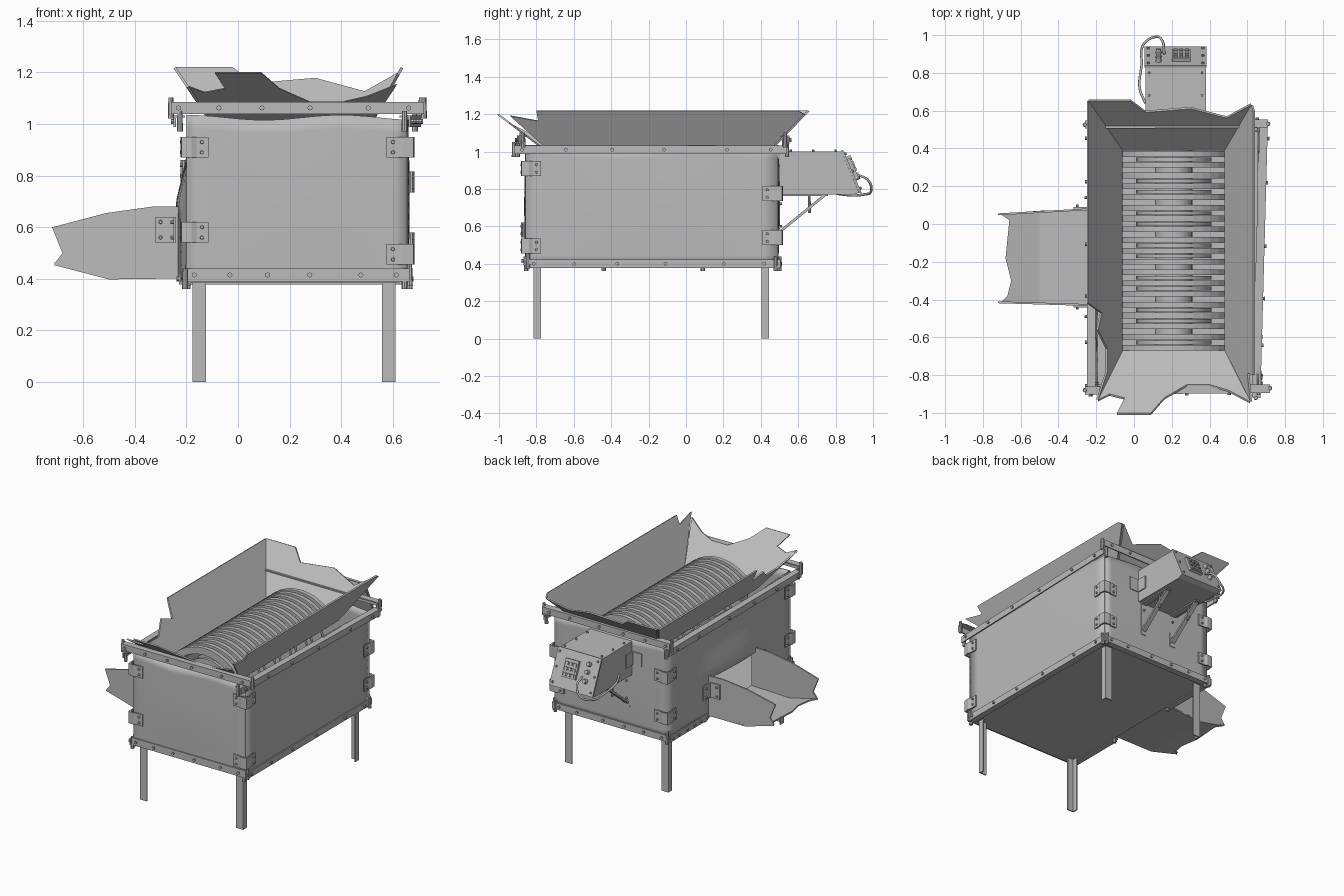
import bpy, bmesh, math
from mathutils import Vector, Matrix

if "Cube" in bpy.data.objects:
    bpy.data.objects.remove(bpy.data.objects["Cube"])

steel = bpy.data.materials.new("grey steel")
steel.use_nodes = True
steel.diffuse_color = (0.5, 0.5, 0.5, 1)
steel.node_tree.nodes["Principled BSDF"].inputs["Base Color"].default_value = (0.5, 0.5, 0.5, 1)


def finish(name, bm, smooth=False):
    bmesh.ops.recalc_face_normals(bm, faces=bm.faces)
    mesh = bpy.data.meshes.new(name)
    bm.to_mesh(mesh)
    bm.free()
    mesh.materials.append(steel)
    obj = bpy.data.objects.new(name, mesh)
    bpy.context.collection.objects.link(obj)
    if smooth:
        bpy.ops.object.select_all(action="DESELECT")
        obj.select_set(True)
        bpy.context.view_layer.objects.active = obj
        bpy.ops.object.shade_smooth_by_angle()
    return obj


def add_box(bm, lo, hi, frame=Matrix()):
    lo, hi = Vector(lo), Vector(hi)
    m = frame @ Matrix.Translation((lo + hi) / 2) @ Matrix.Diagonal((*(hi - lo), 1))
    bmesh.ops.create_cube(bm, size=1, matrix=m)


def box(name, *pairs):
    bm = bmesh.new()
    for lo, hi in pairs:
        add_box(bm, lo, hi)
    return finish(name, bm)


def axis_frame(origin, direction):
    return Matrix.Translation(origin) @ Vector(direction).to_track_quat("Z", "Y").to_matrix().to_4x4()


def add_peg(bm, at, direction, r=0.01, depth=0.014, sides=8):
    bmesh.ops.create_cone(bm, cap_ends=True, segments=sides, radius1=r, radius2=r * 0.8,
                          depth=depth, matrix=axis_frame(at, direction))


def prism(name, pts, offset):
    """Flat outline thickened along an offset vector."""
    bm = bmesh.new()
    face = bm.faces.new([bm.verts.new(p) for p in pts])
    ext = bmesh.ops.extrude_face_region(bm, geom=[face])["geom"]
    bmesh.ops.translate(bm, vec=offset, verts=[v for v in ext if isinstance(v, bmesh.types.BMVert)])
    return finish(name, bm)


def strip(name, a, b, width, thick, up=(0, 0, 1)):
    """Flat bar from a to b, its width lying along up."""
    a, b, up = Vector(a), Vector(b), Vector(up)
    along = (b - a).normalized()
    side = along.cross(up).normalized()
    up = side.cross(along)
    s, u = side * thick / 2, up * width / 2
    return prism(name, [a - s - u, a + s - u, a + s + u, a - s + u], b - a)


rivets = bmesh.new()
X0, X1, Y0, Y1 = -0.195, 0.655, -0.855, 0.49


# Body panels: thin, slightly warped sheets
def panel(name, origin, along, out, bulge, hole=None):
    bm = bmesh.new()
    bmesh.ops.create_grid(bm, x_segments=16, y_segments=12, size=0.5)
    origin, along, out = Vector(origin), Vector(along), Vector(out)
    for v in bm.verts:
        s, t = v.co.x + 0.5, v.co.y + 0.5
        v.co = origin + along * s + out * bulge(s, t)
        v.co.z += t * (0.635 + 0.01 * math.cos(9 * s))
    if hole:
        gone = [f for f in bm.faces if hole(f.calc_center_median())]
        bmesh.ops.delete(bm, geom=gone, context="FACES")
    obj = finish(name, bm, True)
    mod = obj.modifiers.new("sheet", "SOLIDIFY")
    mod.thickness = 0.008
    mod.offset = 0
    return obj


def gentle(s, t):
    return 0.006 * math.sin(math.pi * s) * math.sin(math.pi * t)


def around_chute(s, t):
    return 0.045 * math.exp(-((s - 0.5) / 0.25) ** 4) * min(1, max(0, (0.76 - t) / 0.3))


W, D = X1 - X0, Y1 - Y0
panel("front_panel", (X0, Y0, 0.39), (W, 0, 0), (0, -1, 0), gentle)
panel("back_panel", (X0, Y1, 0.39), (W, 0, 0), (0, 1, 0), gentle)
panel("left_panel", (X1, Y0, 0.39), (0, D, 0), (1, 0, 0), gentle)
panel("right_panel", (X0, Y0, 0.39), (0, D, 0), (-1, 0, 0), around_chute,
      lambda c: -0.42 < c.y < 0.07 and c.z < 0.66)
box("floor_plate", ((X0, Y0, 0.384), (X1, Y1, 0.394)))


# Angle-iron rails around the top and bottom edges
def rail(name, a, b, inward, z, h=0.045):
    a, b, inward = Vector((*a, z)), Vector((*b, z)), Vector(inward)
    strip(name + "_web", a, b, h, 0.008)
    lift = Vector((0, 0, h / 2 - 0.004)) * (-1 if z < 0.6 else 1)
    strip(name + "_flange", a + inward * 0.02 + lift, b + inward * 0.02 + lift, 0.04, 0.008, inward)
    for t in (0.03, 0.19, 0.36, 0.55, 0.78, 0.94):
        add_peg(rivets, a.lerp(b, t) - inward * 0.007, inward)
    for p in (a, b):
        add_peg(rivets, p + inward * 0.02, (0, 0, 1), 0.012, 0.08)


rail("top_front_rail", (-0.26, -0.9), (0.72, -0.89), (0, 1, 0), 1.062)
rail("top_back_rail", (-0.26, 0.545), (0.71, 0.55), (0, -1, 0), 1.062)
rail("top_left_rail", (0.665, -0.92), (0.705, 0.54), (-1, 0, 0), 1.01)
rail("top_right_rail", (-0.245, -0.9), (-0.245, 0.54), (1, 0, 0), 1.01)
rail("bottom_front_rail", (X0, Y0 - 0.01), (X1 + 0.01, Y0 - 0.01), (0, 1, 0), 0.415, 0.05)
rail("bottom_back_rail", (X0, Y1 + 0.01), (X1 + 0.01, Y1 + 0.01), (0, -1, 0), 0.4)
rail("bottom_left_rail", (X1 + 0.01, Y0), (X1 + 0.01, Y1 + 0.01), (-1, 0, 0), 0.4)
rail("bottom_right_front_rail", (X0 - 0.03, Y0), (X0 - 0.03, -0.44), (1, 0, 0), 0.4)
rail("bottom_right_back_rail", (X0 - 0.03, 0.09), (X0 - 0.03, Y1 + 0.01), (1, 0, 0), 0.4)

# Angle-iron legs
for side, x, sx in (("right", -0.177, 1), ("left", 0.61, -1)):
    for end, y, sy in (("front", -0.815, 1), ("back", 0.445, -1)):
        spans = []
        for dx, dy in ((0.053, 0.008), (0.008, 0.04)):
            xs, ys = sorted((x, x + sx * dx)), sorted((y, y + sy * dy))
            spans.append(((xs[0], ys[0], 0), (xs[1], ys[1], 0.39)))
        box(f"{end}_{side}_leg", *spans)


# Bowed clasps wrapping each corner of the body
def clasp(name, x, y, z):
    sx, sy = (1 if x > 0 else -1), (1 if y > 0 else -1)
    half = [(-0.08, 0.012), (-0.035, 0.012), (-0.015, 0.02)]
    inner = half + [(0.012, 0.012)] + [(b, a) for a, b in reversed(half)]
    outer = [(a + (0.008 if a > b else 0), b + (0.008 if b > a else 0)) for a, b in inner]
    outer[3] = (0.024, 0.024)
    ring = inner + outer[::-1]
    prism(name, [(x + sx * a, y + sy * b, z - 0.04) for a, b in ring], (0, 0, 0.08))
    for dz in (-0.02, 0.02):
        add_peg(rivets, (x - sx * 0.055, y + sy * 0.022, z + dz), (0, sy, 0), 0.008)
        add_peg(rivets, (x + sx * 0.022, y - sy * 0.055, z + dz), (sx, 0, 0), 0.008)


for label, x, y, low, high in (("front_right", X0, Y0, 0.58, 0.91), ("front_left", X1, Y0, 0.495, 0.91),
                               ("back_left", X1, Y1, 0.54, 0.775), ("back_right", X0, Y1, 0.54, 0.82)):
    clasp(label + "_lower_clasp", x, y, low)
    clasp(label + "_upper_clasp", x, y, high)

# Torn hopper: each sloping wall is a plan outline lifted onto its plane
right_wall = [(-0.06, 0.39), (-0.24, 0.65), (-0.24, -0.42), (-0.17, -0.47), (-0.19, -0.56),
              (-0.14, -0.66), (-0.14, -0.78), (-0.19, -0.93), (-0.06, -0.67)]
left_wall = [(0.48, 0.39), (0.62, 0.63), (0.63, 0.6), (0.63, -0.8), (0.6, -0.79), (0.615, -0.94), (0.48, -0.67)]
front_wall = [(-0.06, -0.67), (-0.19, -0.93), (-0.13, -0.9), (-0.05, -0.92), (-0.09, -1), (0.09, -1),
              (0.16, -0.92), (0.28, -0.85), (0.4, -0.85), (0.5, -0.88), (0.615, -0.94), (0.48, -0.67)]
back_wall = [(-0.06, 0.39), (-0.24, 0.65), (-0.02, 0.65), (0.06, 0.59), (0.3, 0.61),
             (0.49, 0.56), (0.62, 0.63), (0.48, 0.39)]
for name, plan, rise, out in (("right", right_wall, lambda x, y: (-0.06 - x) * 1.5, (-1, 0)),
                              ("left", left_wall, lambda x, y: (x - 0.48) * 1.8, (1, 0)),
                              ("front", front_wall, lambda x, y: (-0.67 - y) * 0.76, (0, -1)),
                              ("back", back_wall, lambda x, y: (y - 0.39) * 1.04, (0, 1))):
    prism(f"hopper_{name}_wall", [(x, y, 0.95 + rise(x, y)) for x, y in plan],
          (out[0] * 0.01, out[1] * 0.01, -0.004))

# Shredder: arched comb bars over a rotating drum with cutting discs
arc = [math.radians(-58 + 116 * i / 12) for i in range(13)]
ring = [(0.318, a) for a in arc] + [(0.27, a) for a in reversed(arc)]
for i in range(19):
    y = -0.655 + i * 0.057
    prism(f"comb_bar_{i + 1}", [(0.21 + r * math.sin(a), y - 0.015, 0.77 + r * math.cos(a)) for r, a in ring],
          (0, 0.03, 0))
drum = bmesh.new()
bmesh.ops.create_cone(drum, cap_ends=True, segments=24, radius1=0.1, radius2=0.1, depth=1.3,
                      matrix=axis_frame((0.21, -0.18, 0.8), (0, 1, 0)))
for i in range(18):
    if i % 3 != 1:
        bmesh.ops.create_cone(drum, cap_ends=True, segments=24, radius1=0.2, radius2=0.2, depth=0.02,
                              matrix=axis_frame((0.21, -0.627 + i * 0.057, 0.8), (0, 1, 0)))
finish("shredder_drum", drum, True)

# Discharge chute with torn outer edges
side = [(-0.2, 0.41), (-0.2, 0.68), (-0.33, 0.68), (-0.51, 0.655), (-0.72, 0.6), (-0.68, 0.5), (-0.71, 0.46), (-0.5, 0.405)]
for name, y, skew, thick in (("front", -0.435, -0.03, 0.01), ("back", 0.085, 0.055, -0.01)):
    prism(f"chute_{name}_wall", [(x, y + skew * (x + 0.2), z) for x, z in side], (0, thick, 0))
    sy = -1 if thick > 0 else 1
    box(f"chute_{name}_bracket", ((-0.32, y - 0.006, 0.54), (-0.24, y + 0.006, 0.64)),
        ((-0.25, min(y, y + sy * 0.08), 0.54), (-0.24, max(y, y + sy * 0.08), 0.64)))
    for z in (0.56, 0.62):
        add_peg(rivets, (-0.3, y + sy * 0.01, z), (0, sy, 0), 0.008)
        add_peg(rivets, (-0.255, y + sy * 0.055, z), (-1, 0, 0), 0.008)
prism("chute_floor", [(-0.2, -0.43, 0.402), (-0.2, 0.08, 0.402), (-0.5, 0.07, 0.398), (-0.5, -0.425, 0.398)], (0, 0, 0.01))
edge = [(-0.71, 0.055), (-0.66, 0.02), (-0.68, -0.18), (-0.65, -0.3), (-0.67, -0.38), (-0.71, -0.42)]
prism("chute_lip", [(x, y, 0.398 + (-0.5 - x) * 0.26) for x, y in [(-0.5, 0.07)] + edge + [(-0.5, -0.425)]], (0, 0, 0.01))

# Control box with a sloping face
profile = [(0.5, 1.0), (0.83, 1.0), (0.925, 0.78), (0.9, 0.77), (0.5, 0.77)]
prism("control_box", [(0.06, y, z) for y, z in profile], (0.32, 0, 0))
n, v = Vector((0, 0.92, 0.4)).normalized(), Vector((0, -0.4, 0.92)).normalized()
face = Matrix.Translation((0.22, 0.878, 0.89)) @ Matrix((Vector((1, 0, 0)), v, n)).transposed().to_4x4()
bm = bmesh.new()
add_box(bm, (-0.165, -0.125, 0), (0.165, 0.125, 0.012), face)
add_box(bm, (-0.02, -0.05, 0.012), (0.08, 0.07, 0.03), face)
for i in range(3):
    for j in range(3):
        add_box(bm, (-0.01 + i * 0.03, -0.04 + j * 0.035, 0.03), (0.01 + i * 0.03, -0.018 + j * 0.035, 0.038), face)
for y in (-0.04, 0.02, 0.07):
    add_peg(bm, face @ Vector((-0.09, y, 0.022)), n, 0.016, 0.03, 12)
for x in (-0.145, 0.145):
    for y in (-0.1, 0, 0.1):
        add_peg(bm, face @ Vector((x, y, 0.015)), n, 0.008)
finish("control_panel", bm)
for x in (0.08, 0.36):
    for y in (0.56, 0.68, 0.8):
        add_peg(rivets, (x, y, 1.003), (0, 0, 1), 0.007)

# Supports holding the control box to the body
for name, x, s in (("right", 0.1, -1), ("left", 0.34, 1)):
    box(f"{name}_support_plate", ((x - 0.02, 0.492, 0.54), (x + 0.02, 0.502, 0.77)),
        ((x - 0.02, 0.5, 0.762), (x + 0.02, 0.76, 0.77)))
    strip(f"{name}_support_strut", (x, 0.5, 0.57), (x, 0.74, 0.765), 0.014, 0.03)
    for y, z, d in ((0.506, 0.6, (0, 1, 0)), (0.506, 0.72, (0, 1, 0)), (0.66, 0.72, (0, 0, 1))):
        add_peg(rivets, (x, y, z), d, 0.008, 0.1 if d[2] else 0.014)
    bx = 0.22 + s * 0.162
    box(f"{name}_side_bracket", ((bx - 0.005, 0.495, 0.84), (bx + 0.005, 0.57, 0.93)),
        ((min(bx, bx + s * 0.07), 0.493, 0.84), (max(bx, bx + s * 0.07), 0.503, 0.93)))

# Cable looping from the panel to the side of the box
curve = bpy.data.curves.new("cable", "CURVE")
curve.dimensions = "3D"
curve.bevel_depth = 0.007
curve.bevel_resolution = 1
path = [(0.16, 0.9, 0.88), (0.15, 0.97, 0.85), (0.11, 0.99, 0.79), (0.05, 0.95, 0.77), (0.04, 0.84, 0.77), (0.03, 0.72, 0.8), (0.06, 0.64, 0.82)]
spline = curve.splines.new("BEZIER")
spline.bezier_points.add(len(path) - 1)
for point, co in zip(spline.bezier_points, path):
    point.co = co
    point.handle_left_type = point.handle_right_type = "AUTO"
curve.materials.append(steel)
bpy.context.collection.objects.link(bpy.data.objects.new("cable", curve))

finish("rivets", rivets)
